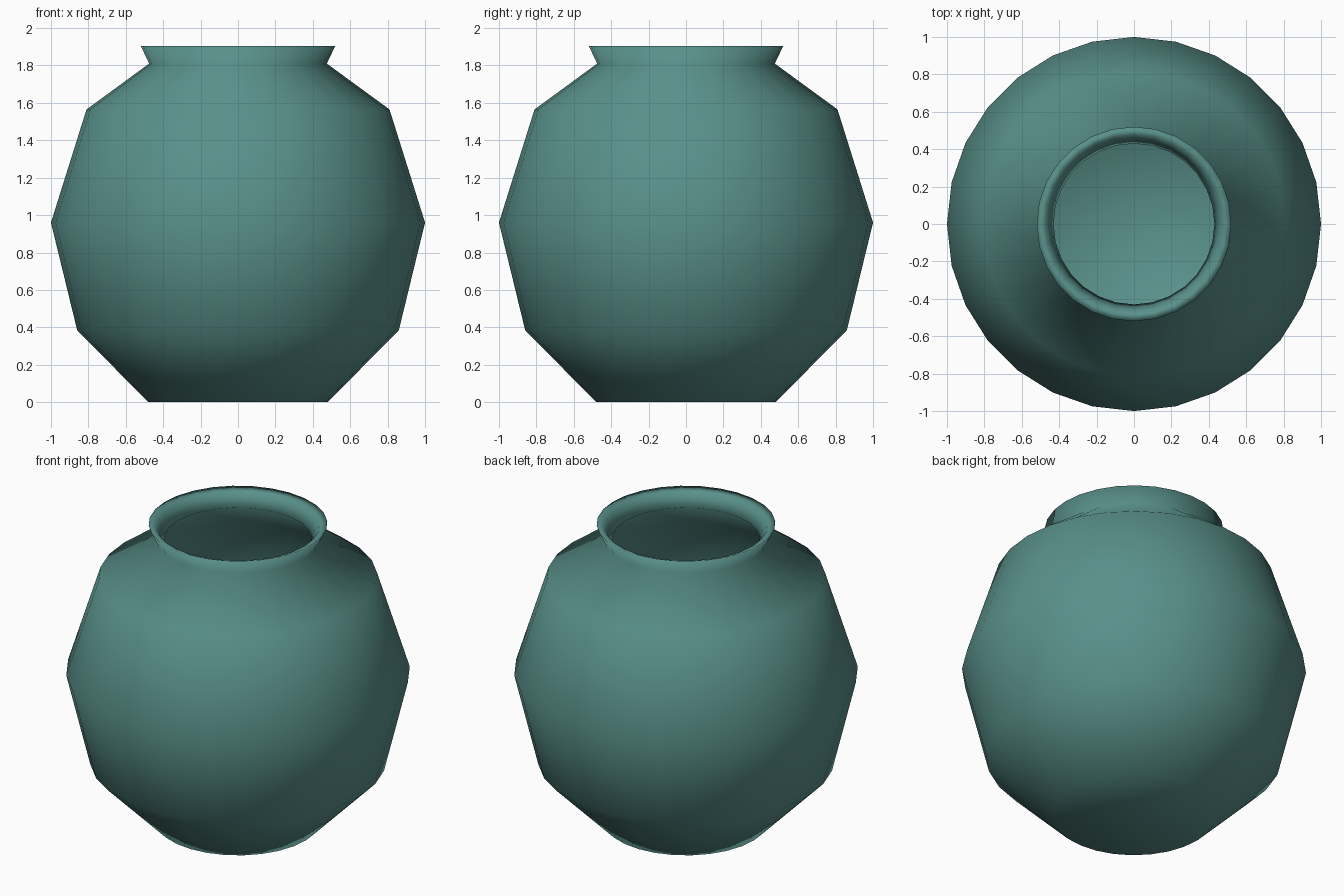
import bpy, bmesh, math

SIDES = 28

cube = bpy.data.objects.get("Cube")
if cube:
    bpy.data.objects.remove(cube, do_unlink=True)

# One flat glaze colour
glaze = bpy.data.materials.new("teal_glaze")
glaze.use_nodes = True
colour = (0.1, 0.28, 0.255, 1)
glaze.diffuse_color = colour
glaze.node_tree.nodes["Principled BSDF"].inputs["Base Color"].default_value = colour

# Radius and height, from the outer foot over the lip to the inner floor
outer = [(0.48, 0), (0.86, 0.385), (1, 0.96), (0.81, 1.565), (0.475, 1.81), (0.52, 1.905)]
inner = [(0.472, 1.887), (0.43, 1.805), (0.77, 1.54), (0.955, 0.96), (0.82, 0.41), (0.46, 0.045)]


def lathe(name, profile, material):
    """Turn a profile around z and close both ends with a disc."""
    bm = bmesh.new()
    rings = []
    for radius, height in profile:
        angles = [2 * math.pi * i / SIDES for i in range(SIDES)]
        rings.append([bm.verts.new((radius * math.cos(a), radius * math.sin(a), height))
                      for a in angles])
    for low, high in zip(rings, rings[1:]):
        for i in range(SIDES):
            j = (i + 1) % SIDES
            bm.faces.new((low[i], low[j], high[j], high[i]))
    bm.faces.new(rings[0][::-1])
    bm.faces.new(rings[-1])
    for face in bm.faces:
        face.smooth = True
    mesh = bpy.data.meshes.new(name)
    bm.to_mesh(mesh)
    bm.free()
    mesh.materials.append(material)
    obj = bpy.data.objects.new(name, mesh)
    bpy.context.collection.objects.link(obj)
    return obj


# Hollow pot with flared lip
lathe("round_pot", outer + inner, glaze)
